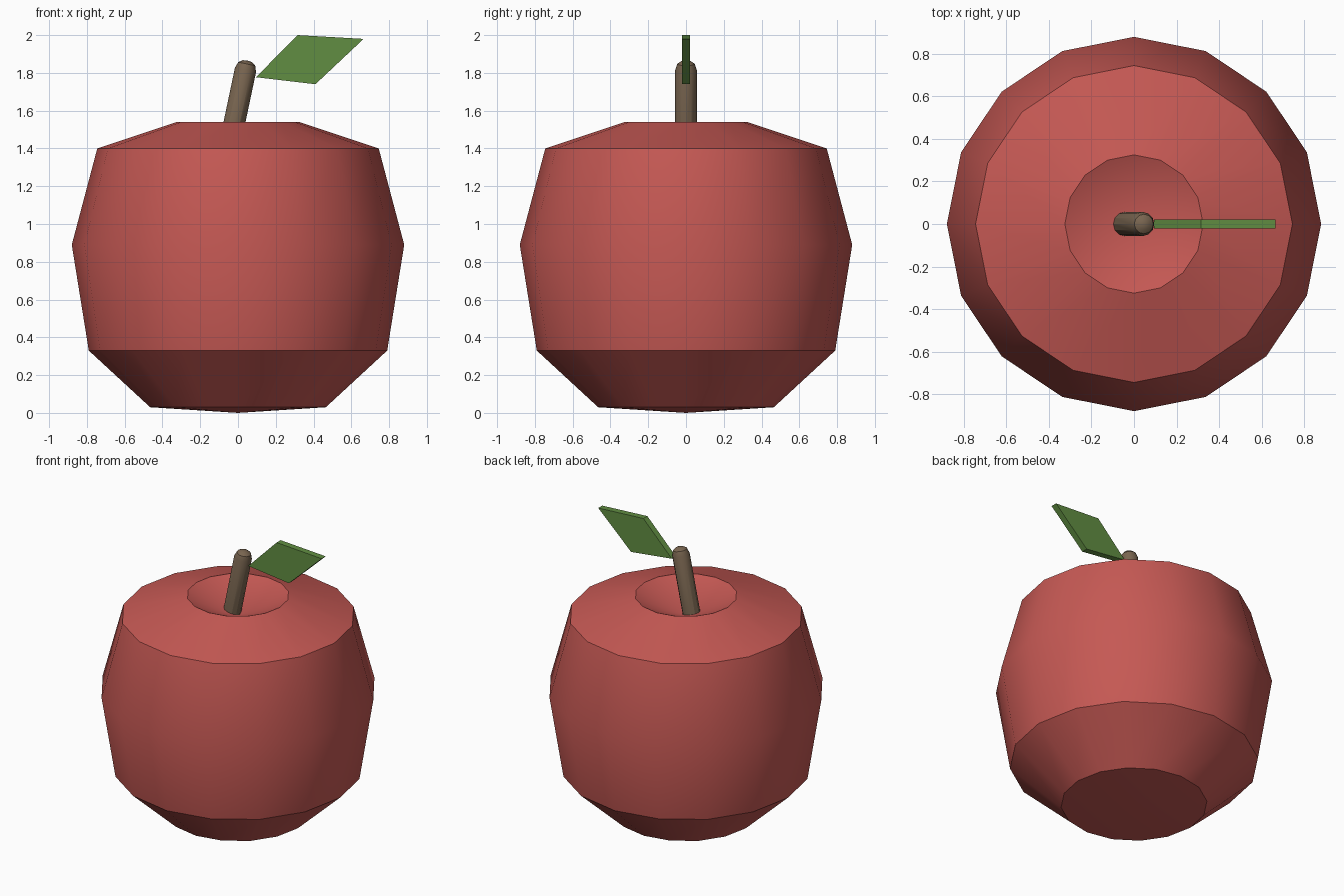
import bpy, math
from math import cos, sin, tau
from mathutils import Vector, Matrix

cube = bpy.data.objects.get("Cube")
if cube:
    bpy.data.objects.remove(cube, do_unlink=True)


def material(name, rgb):
    mat = bpy.data.materials.new(name)
    mat.use_nodes = True
    mat.diffuse_color = (*rgb, 1)
    mat.node_tree.nodes["Principled BSDF"].inputs["Base Color"].default_value = (*rgb, 1)
    return mat


def add_object(name, verts, faces, mat, smooth=True):
    mesh = bpy.data.meshes.new(name)
    mesh.from_pydata(verts, [], faces)
    mesh.materials.append(mat)
    obj = bpy.data.objects.new(name, mesh)
    bpy.context.collection.objects.link(obj)
    if smooth:
        bpy.ops.object.select_all(action='DESELECT')
        obj.select_set(True)
        bpy.context.view_layer.objects.active = obj
        bpy.ops.object.shade_smooth_by_angle(angle=math.radians(30))
    return obj


def lathe(name, bottom, rings, top, sides, mat):
    """Revolve (radius, height) rings, closed by a point at each end."""
    verts = [(r * cos(tau * i / sides), r * sin(tau * i / sides), z)
             for r, z in rings for i in range(sides)]
    low = len(verts)
    verts += [(0, 0, bottom), (0, 0, top)]
    last = low - sides
    faces = []
    for i in range(sides):
        j = (i + 1) % sides
        faces.append((low, j, i))
        faces.append((low + 1, last + i, last + j))
        for k in range(0, last, sides):
            faces.append((k + i, k + j, k + sides + j, k + sides + i))
    return add_object(name, verts, faces, mat)


red = material("apple red", (0.56, 0.099, 0.088))
brown = material("stem brown", (0.19, 0.13, 0.08))
green = material("leaf green", (0.12, 0.27, 0.055))

# Fruit body with a shallow dimple on top
lathe("apple_body", 0.0,
      [(0.465, 0.03), (0.79, 0.33), (0.88, 0.89), (0.745, 1.40), (0.325, 1.54)],
      1.40, 16, red)

# Leaning stem with a rounded tip
foot, tip = Vector((-0.05, 0, 1.39)), Vector((0.05, 0, 1.865))
length = (tip - foot).length
stem = lathe("stem", 0.0,
             [(0.057, 0.005), (0.057, length - 0.05),
              (0.046, length - 0.018), (0.025, length - 0.003)],
             length, 12, brown)
lean = (tip - foot).to_track_quat('Z', 'Y').to_matrix().to_4x4()
stem.data.transform(Matrix.Translation(foot) @ lean)

# Flat diamond leaf
outline = [(0.095, 1.777), (0.41, 1.74), (0.665, 1.98), (0.315, 2.0)]
half = 0.022
n = len(outline)
verts = [(x, y, z) for y in (-half, half) for x, z in outline]
faces = [tuple(range(n)), tuple(reversed(range(n, 2 * n)))]
faces += [(i, i + n, (i + 1) % n + n, (i + 1) % n) for i in range(n)]
add_object("leaf", verts, faces, green, smooth=False)
